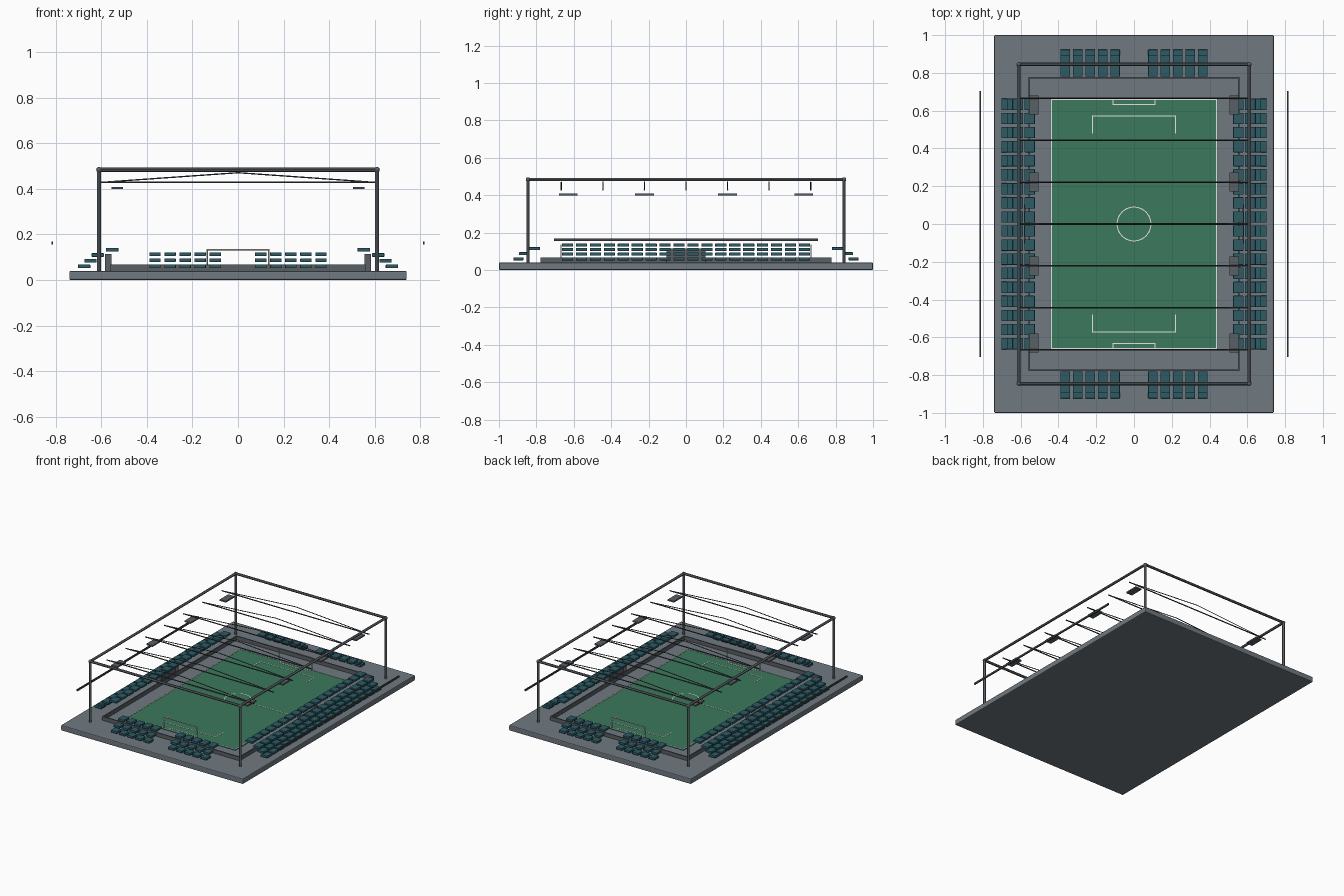
import bpy, bmesh, math
from mathutils import Vector, Matrix

if "Cube" in bpy.data.objects:
    bpy.data.objects.remove(bpy.data.objects["Cube"])


def material(name, rgb):
    m = bpy.data.materials.new(name)
    m.diffuse_color = (*rgb, 1)
    m.use_nodes = True
    m.node_tree.nodes["Principled BSDF"].inputs["Base Color"].default_value = m.diffuse_color
    return m


CONCRETE = material("concrete grey", (0.160, 0.192, 0.220))
GRASS = material("grass green", (0.045, 0.190, 0.107))
SEAT = material("seat teal", (0.026, 0.105, 0.130))
STEEL = material("dark steel", (0.055, 0.060, 0.068))
POST = material("post grey", (0.100, 0.115, 0.130))
WHITE = material("line white", (0.80, 0.80, 0.78))


def finish(name, bm, mat, bevel=0, smooth=False):
    me = bpy.data.meshes.new(name)
    bm.to_mesh(me)
    bm.free()
    me.materials.append(mat)
    ob = bpy.data.objects.new(name, me)
    bpy.context.collection.objects.link(ob)
    if bevel:
        mod = ob.modifiers.new("bevel", "BEVEL")
        mod.width, mod.segments = bevel, 2
    if smooth:
        bpy.ops.object.select_all(action="DESELECT")
        bpy.context.view_layer.objects.active = ob
        ob.select_set(True)
        bpy.ops.object.shade_smooth_by_angle()
    return ob


def box(bm, x0, x1, y0, y1, z0, z1):
    c = Vector((x0 + x1, y0 + y1, z0 + z1)) / 2
    size = (abs(x1 - x0), abs(y1 - y0), abs(z1 - z0), 1)
    bmesh.ops.create_cube(bm, size=1, matrix=Matrix.Translation(c) @ Matrix.Diagonal(size))


def rod(bm, a, b, r, sides=12):
    a, b = Vector(a), Vector(b)
    d = b - a
    m = Matrix.Translation((a + b) / 2) @ d.to_track_quat("Z", "Y").to_matrix().to_4x4()
    bmesh.ops.create_cone(bm, cap_ends=True, segments=sides, radius1=r, radius2=r,
                          depth=d.length, matrix=m)


# Ground slab and grass
bm = bmesh.new()
box(bm, -0.74, 0.74, -1, 1, 0, 0.04)
finish("ground_slab", bm, CONCRETE, bevel=0.006)
bm = bmesh.new()
box(bm, -0.442, 0.442, -0.662, 0.662, 0.039, 0.045)
finish("pitch", bm, GRASS)

# Painted pitch markings
bm = bmesh.new()
W, Z0, Z1 = 0.0025, 0.0445, 0.0465


def line(x0, y0, x1, y1):
    box(bm, min(x0, x1) - W, max(x0, x1) + W, min(y0, y1) - W, max(y0, y1) + W, Z0, Z1)


for s in (-1, 1):
    line(s * 0.437, -0.658, s * 0.437, 0.658)
    line(-0.437, s * 0.658, 0.437, s * 0.658)
    for half, y_line, y_end in ((0.22, 0.572, 0.482), (0.11, 0.632, 0.655)):
        line(-half, s * y_line, half, s * y_line)
        for t in (-1, 1):
            line(t * half, s * y_line, t * half, s * y_end)
line(-0.437, 0, 0.437, 0)
N = 48
ring = []
for i in range(N):
    a = 2 * math.pi * i / N
    ring.append([bm.verts.new((r * math.cos(a), r * math.sin(a), Z1)) for r in (0.087, 0.092)])
for i in range(N):
    p, q = ring[i], ring[(i + 1) % N]
    bm.faces.new((p[0], p[1], q[1], q[0]))
finish("pitch_markings", bm, WHITE)

# Goals
bm = bmesh.new()
for s in (-1, 1):
    y = s * 0.668
    for x in (-0.135, 0.135):
        rod(bm, (x, y, 0.04), (x, y, 0.133), 0.003, 8)
    rod(bm, (-0.138, y, 0.133), (0.138, y, 0.133), 0.003, 8)
finish("goals", bm, WHITE, smooth=True)

# Low wall around the pitch
bm = bmesh.new()
for s in (-1, 1):
    box(bm, s * 0.551, s * 0.559, -0.779, 0.779, 0.039, 0.068)
    box(bm, -0.551, 0.551, s * 0.771, s * 0.779, 0.039, 0.068)
finish("perimeter_wall", bm, POST)

# Seats beside the pitch: (inner edge, outer edge, height) for each row
bm = bmesh.new()
for s in (-1, 1):
    for x0, x1, z in ((0.648, 0.702, 0.06), (0.620, 0.673, 0.085),
                      (0.588, 0.642, 0.11), (0.525, 0.580, 0.133)):
        for i in range(18):
            y = (i - 8.5) * 0.0745
            box(bm, s * x0, s * x1, y - 0.03, y + 0.03, z - 0.008, z + 0.008)
finish("side_seats", bm, SEAT, bevel=0.002)

# Seats behind the goals, two blocks at each end
bm = bmesh.new()
for s in (-1, 1):
    for y0, y1, z in ((0.870, 0.923, 0.06), (0.840, 0.893, 0.087), (0.780, 0.842, 0.114)):
        for t in (-1, 1):
            for i in range(5):
                x = t * (0.1 + i * 0.066)
                box(bm, x - 0.025, x + 0.025, s * y0, s * y1, z - 0.008, z + 0.008)
finish("end_seats", bm, SEAT, bevel=0.002)

# Team shelters under the top side rows
bm = bmesh.new()
for s in (-1, 1):
    box(bm, s * 0.575, s * 0.583, -0.1, 0.1, 0.039, 0.115)
    for y in (-0.1, 0.1):
        box(bm, s * 0.555, s * 0.583, y - 0.004, y + 0.004, 0.039, 0.115)
finish("team_shelters", bm, POST)

# Overhead frame: four posts, four beams and corner joints
X, Y, Z = 0.61, 0.845, 0.484
bm = bmesh.new()
for sx in (-1, 1):
    for sy in (-1, 1):
        rod(bm, (sx * X, sy * Y, 0.039), (sx * X, sy * Y, Z), 0.009)
        bmesh.ops.create_uvsphere(bm, u_segments=12, v_segments=8, radius=0.012,
                                  matrix=Matrix.Translation((sx * X, sy * Y, Z)))
finish("frame_posts", bm, POST, smooth=True)
bm = bmesh.new()
for s in (-1, 1):
    rod(bm, (-X, s * Y, Z), (X, s * Y, Z), 0.009)
    rod(bm, (s * X, -Y, Z), (s * X, Y, Z), 0.009)
finish("frame_beams", bm, POST, smooth=True)

# Seven shallow roof trusses
bm = bmesh.new()
for i in range(-3, 4):
    y = i * 0.2223
    rod(bm, (-0.6, y, 0.429), (0.6, y, 0.429), 0.004, 8)
    for s in (-1, 1):
        rod(bm, (s * 0.57, y, 0.431), (0, y, 0.471), 0.0028, 8)
finish("roof_trusses", bm, STEEL, smooth=True)

# Hanging floodlight panels
bm = bmesh.new()
for s in (-1, 1):
    for y in (-0.63, -0.222, 0.222, 0.63):
        box(bm, s * 0.505, s * 0.555, y - 0.05, y + 0.05, 0.399, 0.409)
finish("floodlights", bm, POST)

# Long outer rails
bm = bmesh.new()
for s in (-1, 1):
    box(bm, s * 0.811, s * 0.819, -0.705, 0.705, 0.156, 0.169)
finish("outer_rails", bm, STEEL)
